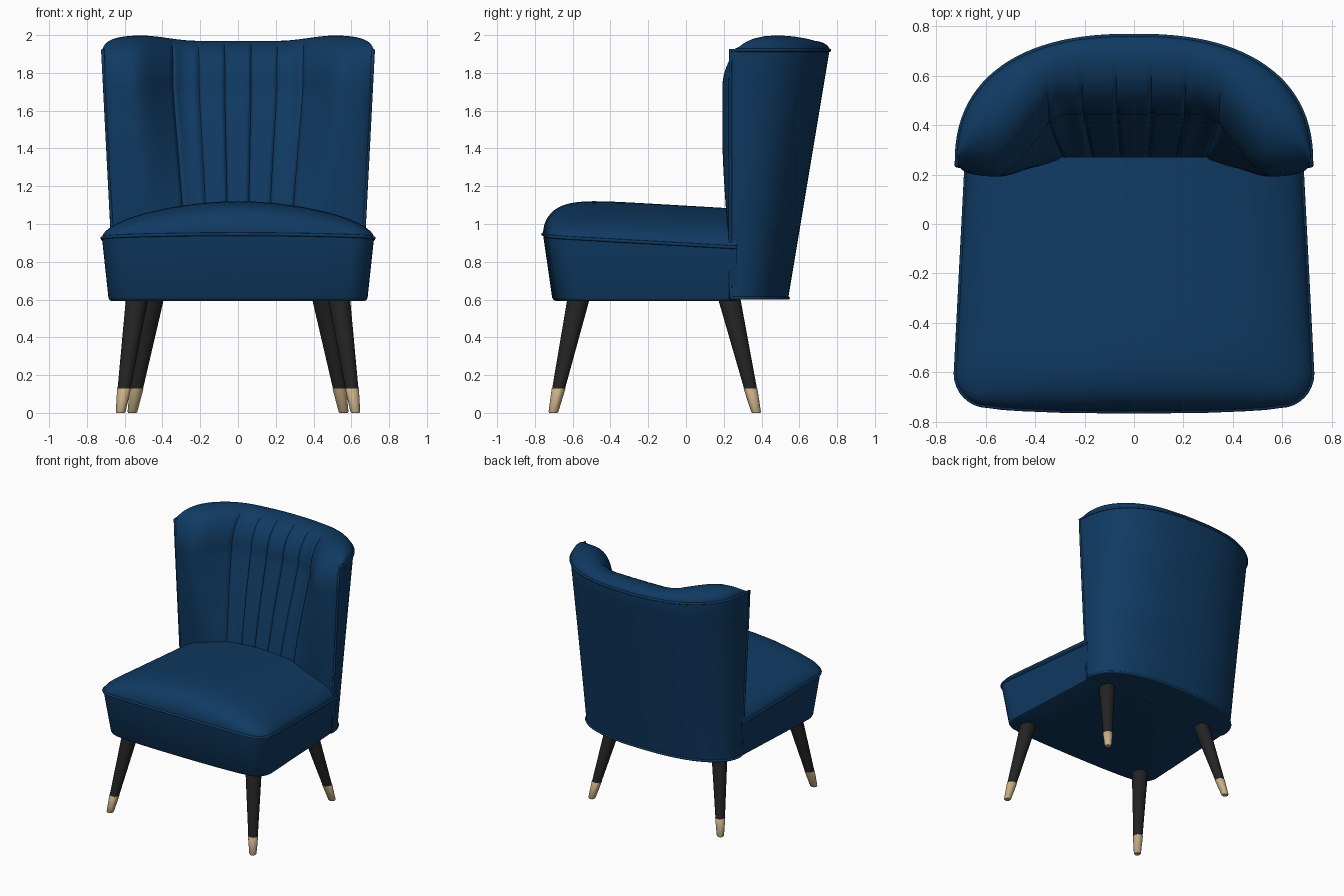
import bpy, bmesh, math
from mathutils import Vector

cube = bpy.data.objects.get("Cube")
if cube:
    bpy.data.objects.remove(cube, do_unlink=True)


def material(name, rgb, rough):
    m = bpy.data.materials.new(name)
    m.use_nodes = True
    m.diffuse_color = (*rgb, 1)
    bsdf = m.node_tree.nodes["Principled BSDF"]
    bsdf.inputs["Base Color"].default_value = (*rgb, 1)
    bsdf.inputs["Roughness"].default_value = rough
    return m


BLUE = material("blue velvet", (0.005, 0.042, 0.122), 0.8)
BLACK = material("black wood", (0.017, 0.017, 0.017), 0.5)
BRASS = material("pale brass", (0.58, 0.43, 0.24), 0.4)


def smooth(a, b, x):
    t = min(1, max(0, (x - a) / (b - a)))
    return t * t * (3 - 2 * t)


def loft(name, rings, mat, close_rows=False, close_cols=False, caps=False, angle=40):
    """Skin a list of equal-length point rows with quads."""
    bm = bmesh.new()
    grid = [[bm.verts.new(p) for p in ring] for ring in rings]
    n, m = len(grid), len(grid[0])
    for i in range(n if close_rows else n - 1):
        for j in range(m if close_cols else m - 1):
            a, b = grid[i], grid[(i + 1) % n]
            bm.faces.new((a[j], a[(j + 1) % m], b[(j + 1) % m], b[j]))
    if caps:
        bm.faces.new(grid[0])
        bm.faces.new(grid[-1])
    bmesh.ops.remove_doubles(bm, verts=bm.verts, dist=0.0002)
    bmesh.ops.recalc_face_normals(bm, faces=bm.faces)
    mesh = bpy.data.meshes.new(name)
    bm.to_mesh(mesh)
    bm.free()
    mesh.materials.append(mat)
    ob = bpy.data.objects.new(name, mesh)
    bpy.context.collection.objects.link(ob)
    bpy.ops.object.select_all(action='DESELECT')
    bpy.context.view_layer.objects.active = ob
    ob.select_set(True)
    bpy.ops.object.shade_smooth_by_angle(angle=math.radians(angle))
    return ob


def piping(name, pts, cyclic, radius=0.009):
    cu = bpy.data.curves.new(name, 'CURVE')
    cu.dimensions = '3D'
    cu.bevel_depth = radius
    cu.bevel_resolution = 2
    sp = cu.splines.new('POLY')
    sp.points.add(len(pts) - 1)
    for p, co in zip(sp.points, pts):
        p.co = (*co, 1)
    sp.use_cyclic_u = cyclic
    cu.materials.append(BLUE)
    bpy.context.collection.objects.link(bpy.data.objects.new(name, cu))


# ---- Backrest: crescent shell with padded wings and a channelled middle
Z0, ROLL, WELT, EDGE_Y = 0.6, 1.72, 1.92, 0.235
GROOVES = (0.1, 0.3, 0.49)


def half_width(z):
    return 0.648 + 0.068 * (z - Z0) / (WELT - Z0)


def outer(k, z):
    depth = 0.305 + 0.22 * (z - Z0) / (WELT - Z0)
    y = EDGE_Y + depth * max(0, 1 - abs(k) ** 2.4) ** 0.4167
    return Vector((k * half_width(z), y, z))


def groove(k):
    return sum(0.016 * math.exp(-((abs(k) - g) / 0.011) ** 2) for g in GROOVES)


def inner(k, z):
    a = abs(k)
    middle = 0.25 + 0.2 * max(0, (z - 0.9) / 0.85) ** 1.25
    wing = EDGE_Y - 0.043 * smooth(Z0, 1.5, z)
    y = middle + (wing - middle) * smooth(0.38, 0.8, a)
    if a > 0.8:
        y = EDGE_Y - (EDGE_Y - wing) * math.sqrt(max(0, 1 - ((a - 0.8) / 0.2) ** 2))
    fan = 1 - 0.16 * (1 - smooth(0.9, 1.9, z)) * (1 - k * k)
    return Vector((k * half_width(z) * fan, y, z))


def back_profile(k):
    a, dent = abs(k), groove(k)
    pts = []
    for i in range(31):
        p = inner(k, Z0 + (ROLL - Z0) * i / 30)
        p.y += dent
        pts.append(p)
    front, rear = inner(k, ROLL), outer(k, WELT)
    crest_y = front.y + (rear.y - front.y) * (0.72 - 0.1 * smooth(0.3, 0.8, a))
    crest_z = WELT + (0.05 + 0.03 * smooth(0.3, 0.75, a)) * math.sqrt(max(0, 1 - a ** 10))
    # roll up to the crest, then over to the rear welt
    for i in range(1, 13):
        t = math.pi / 2 * i / 12
        s, c = math.sin(t), math.cos(t)
        z = front.z + (crest_z - front.z) * s - dent * s * c
        x = front.x + (rear.x - front.x) * (1 - c)
        pts.append(Vector((x, crest_y - (crest_y - front.y) * c + dent * c, z)))
    for i in range(1, 9):
        t = math.pi / 2 * i / 8
        pts.append(Vector((rear.x, crest_y + (rear.y - crest_y) * math.sin(t),
                           WELT + (crest_z - WELT) * math.cos(t))))
    pts += [outer(k, WELT + (Z0 - WELT) * i / 12) for i in range(1, 13)]
    return pts


COLS = 220
ks = [math.sin(math.pi * (i / COLS - 0.5)) for i in range(COLS + 1)]
loft("backrest", [back_profile(k) for k in ks], BLUE, close_cols=True, angle=50)

arc = ks[::4]
rim = [outer(k, WELT) for k in arc]
rim += [outer(1, WELT + (Z0 - WELT) * i / 8) for i in range(1, 8)]
rim += [outer(k, Z0 + 0.008) for k in reversed(arc)]
rim += [outer(-1, Z0 + (WELT - Z0) * i / 8) for i in range(1, 8)]
piping("backrest_piping", rim, True)

# ---- Seat: tapered base and domed cushion, both scaled from the rear centre
REAR = 0.27
half = [(0, -0.757), (0.15, -0.756), (0.3, -0.754), (0.45, -0.748), (0.53, -0.743)]
half += [(0.59 + 0.13 * math.sin(t), -0.605 - 0.13 * math.cos(t))
         for t in (math.pi / 2 * i / 8 for i in range(9))]
half += [(0.72 - 0.045 * i / 10, -0.605 + (REAR + 0.605) * i / 10) for i in range(1, 11)]
plan = [(-x, y) for x, y in reversed(half[1:])] + half


def seam(x, y):
    return 0.89 - 0.058 * y + 0.012 * (1 - (x / 0.72) ** 2)


def seat_ring(s, height):
    ring = []
    for x, y in plan:
        px, py = x * s, REAR + (y - REAR) * s
        ring.append((px, py, height(px, py)))
    return ring


def dome(s):
    roll = math.sqrt(max(0, 1 - s ** 10))
    return lambda x, y: seam(x, y) + roll * (0.07 + 0.125 * (1 - (x / 0.72) ** 2))


base = [seat_ring(s, lambda x, y, z=z: z)
        for s, z in ((0, 0.592), (0.93, 0.592), (0.945, 0.597), (0.953, 0.61))]
base.append(seat_ring(1, seam))
loft("seat_base", base, BLUE)
scales = [math.sin(math.pi / 2 * i / 28) for i in range(28, -1, -1)]
loft("seat_cushion", [seat_ring(s, dome(s)) for s in scales], BLUE, angle=60)
piping("seat_piping", seat_ring(1, seam), False)


# ---- Legs: splayed tapered wood with brass tips
def leg_part(name, top, foot, stations, mat):
    rings = []
    for z, r in stations:
        c = Vector(foot).lerp(Vector(top), z / 0.6)
        rings.append([(c.x + r * math.cos(a), c.y + r * math.sin(a), z)
                      for a in (math.tau * i / 24 for i in range(24))])
    loft(name, rings, mat, close_cols=True, caps=True)


for row, top, foot in (("front", (0.535, -0.57), (0.622, -0.703)),
                       ("rear", (0.452, 0.23), (0.56, 0.372))):
    for side, sx in (("left", 1), ("right", -1)):
        t, f = (sx * top[0], top[1]), (sx * foot[0], foot[1])
        leg_part(f"{row}_{side}_leg", t, f, ((0.125, 0.034), (0.62, 0.06)), BLACK)
        leg_part(f"{row}_{side}_leg_tip", t, f,
                 ((0, 0.021), (0.006, 0.026), (0.128, 0.0365), (0.13, 0.035)), BRASS)
